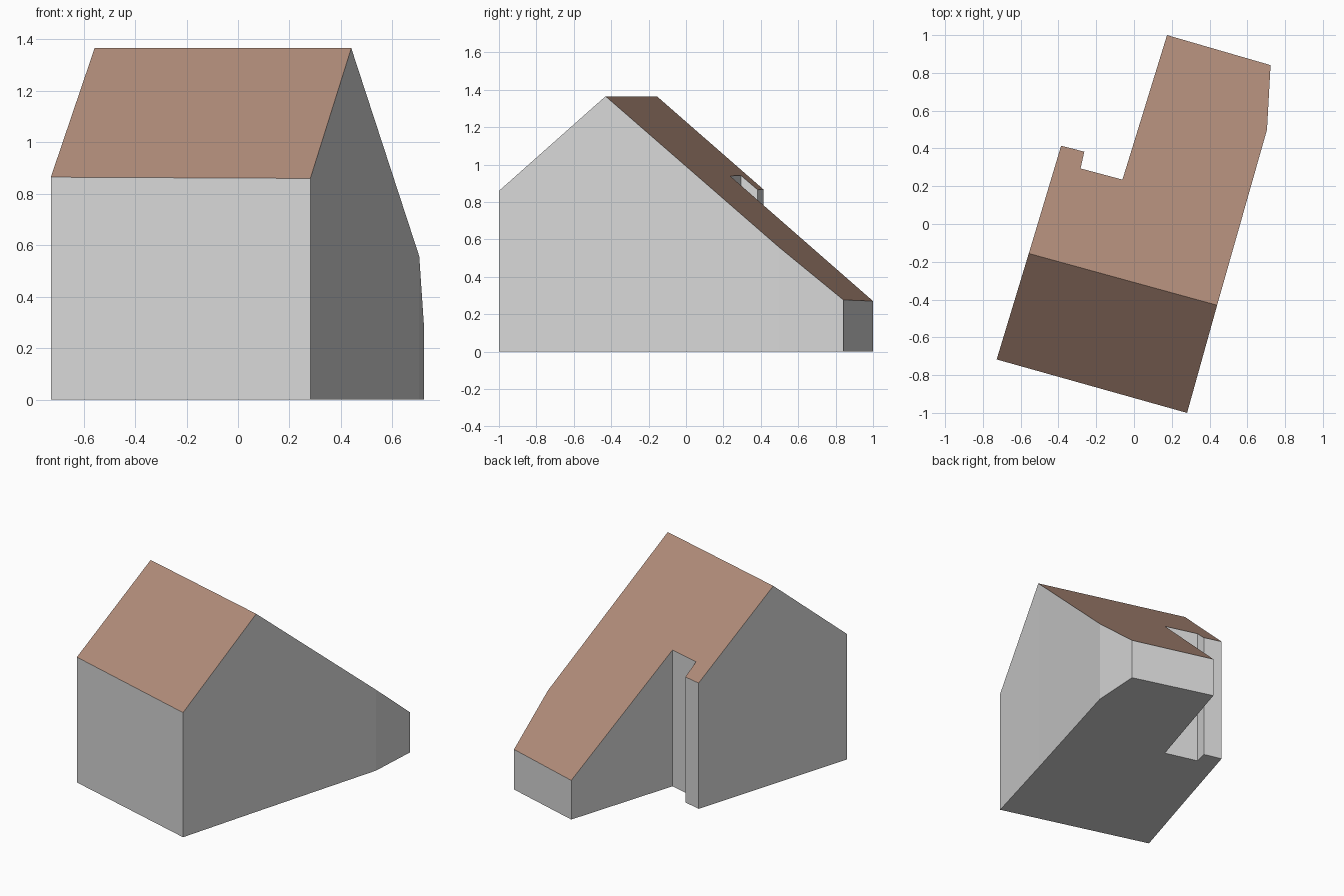
import bpy, bmesh
from mathutils import Vector

if "Cube" in bpy.data.objects:
    bpy.data.objects.remove(bpy.data.objects["Cube"])


def material(name, rgb):
    m = bpy.data.materials.new(name)
    m.diffuse_color = (*rgb, 1)
    m.use_nodes = True
    m.node_tree.nodes["Principled BSDF"].inputs["Base Color"].default_value = m.diffuse_color
    return m


# Footprint, counter-clockwise; points 2 and 10 are the ridge ends
footprint = [(-.727, -.717), (.281, -1), (.440, -.430), (.704, .499),
             (.723, .841), (.175, 1), (-.061, .235), (-.283, .294),
             (-.263, .383), (-.386, .414), (-.557, -.156)]
RIDGE_R, RIDGE_L, RIDGE_Z = 2, 10, 1.365
FRONT_PITCH, BACK_PITCH = .855, .837

# Horizontal direction across the ridge, pointing to the back
r, l = Vector(footprint[RIDGE_R]), Vector(footprint[RIDGE_L])
along = (r - l).normalized()
across = Vector((-along.y, along.x))


def roof_height(x, y):
    d = (Vector((x, y)) - r).dot(across)
    return RIDGE_Z - (d * BACK_PITCH if d > 0 else -d * FRONT_PITCH)


bm = bmesh.new()
base = [bm.verts.new((x, y, 0)) for x, y in footprint]
top = [bm.verts.new((x, y, roof_height(x, y))) for x, y in footprint]

# Floor and walls
bm.faces.new(base[::-1])
n = len(base)
for i in range(n):
    j = (i + 1) % n
    bm.faces.new((base[i], base[j], top[j], top[i]))

# Front and back roof slopes
bm.faces.new([top[i] for i in (RIDGE_L, 0, 1, RIDGE_R)])
bm.faces.new(top[RIDGE_R:RIDGE_L + 1])

# Upward faces are roof, everything else is wall
bm.normal_update()
for f in bm.faces:
    f.material_index = int(f.normal.z > .3)

mesh = bpy.data.meshes.new("house")
bm.to_mesh(mesh)
bm.free()
mesh.materials.append(material("wall grey", (.68, .68, .68)))
mesh.materials.append(material("roof brown", (.44, .265, .195)))
bpy.context.collection.objects.link(bpy.data.objects.new("house", mesh))
